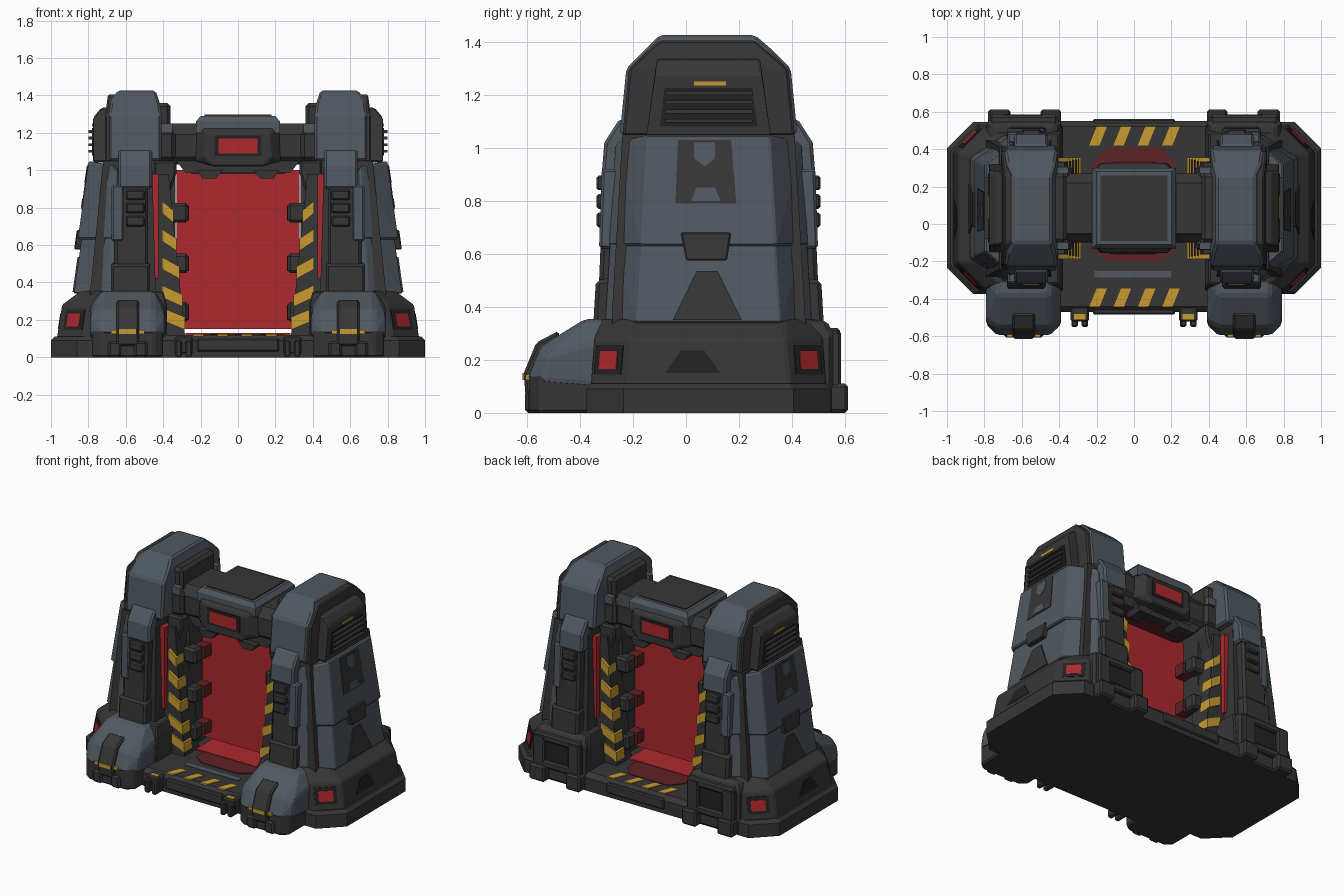
import bpy, bmesh
from mathutils import Vector

if "Cube" in bpy.data.objects:
    bpy.data.objects.remove(bpy.data.objects["Cube"])

CY = 0.085   # front/back symmetry plane


def material(name, rgb):
    m = bpy.data.materials.new(name)
    m.diffuse_color = (*rgb, 1)
    m.use_nodes = True
    m.node_tree.nodes["Principled BSDF"].inputs["Base Color"].default_value = m.diffuse_color
    return m


DARK = material("dark_metal", (0.037, 0.037, 0.038))
BLACK = material("black_metal", (0.016, 0.016, 0.017))
SLATE = material("slate_armour", (0.080, 0.098, 0.118))
RED = material("red_glow", (0.42, 0.022, 0.026))
MAROON = material("dim_red", (0.11, 0.016, 0.018))
YELLOW = material("hazard_yellow", (0.58, 0.33, 0.03))


def hulls(name, groups, mat, mx=True, my=False, bevel=0.0):
    """Convex solids from point groups, mirrored left/right and front/back."""
    bm = bmesh.new()
    for pts in groups:
        for sx in ((1, -1) if mx else (1,)):
            for sy in ((1, -1) if my else (1,)):
                vs = [bm.verts.new((sx * x, y if sy > 0 else 2 * CY - y, z)) for x, y, z in pts]
                bmesh.ops.convex_hull(bm, input=vs)
    bmesh.ops.delete(bm, geom=[v for v in bm.verts if not v.link_faces], context='VERTS')
    bmesh.ops.dissolve_limit(bm, angle_limit=0.02, verts=bm.verts[:], edges=bm.edges[:])
    bmesh.ops.recalc_face_normals(bm, faces=bm.faces[:])
    me = bpy.data.meshes.new(name)
    bm.to_mesh(me)
    bm.free()
    me.materials.append(mat)
    ob = bpy.data.objects.new(name, me)
    bpy.context.collection.objects.link(ob)
    if bevel:
        b = ob.modifiers.new("bevel", 'BEVEL')
        b.width, b.segments, b.limit_method, b.angle_limit = bevel, 1, 'ANGLE', 0.5
    return ob


def bx(x0, x1, y0, y1, z0, z1):
    return [(x, y, z) for x in (x0, x1) for y in (y0, y1) for z in (z0, z1)]


def yz(x0, x1, prof):          # profile in y,z extruded along x
    return [(x, y, z) for x in (x0, x1) for y, z in prof]


def xz(y0, y1, prof):          # profile in x,z extruded along y
    return [(x, y, z) for y in (y0, y1) for x, z in prof]


def pod(z, xi, xo, yf, c):     # chamfered plan outline at height z
    half = [(xi, yf), (xo - c, yf), (xo, yf + c)]
    return [(x, y, z) for x, y in half] + [(x, 2 * CY - y, z) for x, y in half]


# --- base pods
hulls("base_plinth", [pod(0, .36, 1.0, -.375, .14) + pod(.09, .36, 1.0, -.375, .14)
                      + pod(.11, .36, .98, -.36, .14)], DARK)
hulls("base_skirt", [pod(.09, .38, .97, -.36, .14) + pod(.28, .38, .94, -.345, .14)
                     + pod(.355, .4, .84, -.32, .12)], DARK, bevel=.008)


def chamfer_plate(t0, t1, z0, z1, out):   # plate on the skirt's corner chamfer
    pts = []
    for z in (z0, z1):
        k = (z - .09) / .19
        p = Vector((.97 - .03 * k, -.22 + .015 * k, z))
        q = Vector((.83 - .03 * k, -.36 + .015 * k, z))
        for t in (t0, t1):
            c = p.lerp(q, t)
            pts += [tuple(c + Vector((1, -1, 0)) * d) for d in (-.004, out)]
    return pts


hulls("corner_light_frame", [chamfer_plate(.2, .92, .145, .255, .003)], BLACK, my=True)
hulls("corner_light", [chamfer_plate(.32, .8, .165, .235, .006)], RED, my=True)
hulls("skirt_vent", [[(x, y, z) for y, z in ((-.08, .15), (.13, .15), (.07, .235), (-.02, .235))
                      for x in (.93, .973 - .16 * (z - .09))]], BLACK, mx=True)

# --- tower core, head and legs
hulls("tower_core", [bx(.44, .79, -.28, .45, .3, .36) + bx(.46, .72, -.24, .41, 1.0, 1.05)], DARK)
head = [(-.25, 1.05), (-.245, 1.1), (-.225, 1.30)]
head_low = head + [(2 * CY - y, z) for y, z in head]
hulls("tower_head", [yz(.41, .69, head_low) + yz(.42, .68, [(-.16, 1.365), (.33, 1.365)])
                     + yz(.44, .645, [(-.10, 1.425), (.26, 1.425)])], SLATE, bevel=.012)
hulls("head_side_cover", [yz(.66, .71, [(y * .97 + .003, z - .005) for y, z in head_low])
                          + yz(.65, .695, [(-.10, 1.405), (.26, 1.405)])], DARK, bevel=.008)
hulls("tower_leg", [yz(.48, .66, [(-.335, .33), (-.31, .92), (-.18, .33), (-.18, .92)])],
      DARK, my=True, bevel=.015)
hulls("leg_collar", [yz(.46, .64, [(-.318, .90), (-.308, 1.02), (-.25, 1.11), (-.18, 1.11), (-.18, .9)])],
      SLATE, my=True, bevel=.012)
hulls("leg_edge_guard", [yz(.61, .675, [(-.328, .62), (-.318, .92), (-.2, .92), (-.2, .62)])],
      SLATE, my=True, bevel=.01)
hulls("leg_slats", [bx(.50, .60, -.338, -.28, z, z + .055) for z in (.70, .77, .84)],
      DARK, my=True, bevel=.008)
hulls("leg_boot", [yz(.47, .68, [(-.35, .33), (-.34, .5), (-.2, .52), (-.2, .33)])], DARK, my=True, bevel=.015)
hulls("tower_light_strip", [yz(.425, .462, [(-.2, .42), (-.16, .42), (-.2, .98), (-.13, .98)])], RED, my=True)

# --- grille on the tower side
hulls("grille_housing", [yz(.69, .775, [(-.15, 1.04), (.32, 1.04), (-.115, 1.28), (.285, 1.28)])
                         + yz(.69, .73, [(-.11, 1.335), (.28, 1.335)])], DARK, bevel=.01)
hulls("grille_recess", [yz(.77, .780, [(-.10, 1.08), (.27, 1.08), (-.08, 1.225), (.25, 1.225)])], BLACK)
hulls("grille_fins", [bx(.76, .80, -.08, .25, z, z + .014) for z in (1.095, 1.13, 1.165, 1.20)], DARK)
hulls("grille_mark", [bx(.77, .78, .03, .15, 1.235, 1.25)], YELLOW)


# --- outer armour
def ax(z):                     # outer x of the armour at a height
    return .79 + (1.05 - z) * .14


def armour(z0, z1, yf, off, top_drop):
    pts = []
    for z in (z0, z1):
        y = yf - (z1 - z) * .06
        drop = top_drop if z == z1 else 0
        for a, b, h in ((ax(z) + off, y + .12, z), (.66 + (1.05 - z) * .05, y, z - drop)):
            pts += [(a, b, h), (a, 2 * CY - b, h), (.64, b, h - drop), (.64, 2 * CY - b, h - drop)]
    return pts


def side_plate(prof, out):
    return [(ax(z) + d, y, z) for y, z in prof for d in (-.03, out)]


hulls("armour_lower", [armour(.34, .66, -.285, -.012, 0)], SLATE, bevel=.006)
hulls("armour_upper", [armour(.63, 1.05, -.265, .008, .03)], SLATE, bevel=.008)
hulls("armour_upper_recess", [side_plate([(-.03, 1.03), (.17, 1.03), (-.04, .79), (.19, .79)], .012)], DARK)
hulls("armour_recess_inlay", [side_plate([(.03, 1.02), (.11, 1.02), (.03, .96), (.11, .96), (.07, .93)], .015),
                              side_plate([(.02, .80), (.13, .80), (.04, .85), (.11, .85)], .015)], SLATE)
hulls("armour_clasp", [side_plate([(-.02, .68), (.17, .68), (0, .575), (.155, .575)], .02)], DARK, bevel=.006)
hulls("armour_lower_vent", [side_plate([(.04, .535), (.12, .535), (-.05, .35), (.21, .35)], -.004)], DARK)

# --- front feet
hulls("front_foot_base", [bx(.40, .78, -.55, -.3, 0, .15) + bx(.45, .73, -.59, -.5, 0, .14)], DARK, bevel=.01)
hulls("front_foot_armour", [yz(.39, .79, [(-.54, .12), (-.52, .22), (-.3, .28), (-.3, .1)])
                            + yz(.45, .73, [(-.60, .12), (-.55, .25), (-.38, .355), (-.28, .355)])],
      SLATE, bevel=.015)
hulls("front_foot_clamp", [yz(.53, .65, [(-.605, .06), (-.612, .15), (-.565, .265), (-.48, .31), (-.45, .06)])],
      DARK, bevel=.01)
hulls("front_foot_toes", [bx(a, a + .07, -.607, -.5, 0, .085) for a in (.485, .625)], DARK, bevel=.012)
hulls("front_foot_marks", [bx(.545, .635, -.616, -.6, .125, .15),
                           bx(.50, .53, -.605, -.58, .125, .145), bx(.65, .68, -.605, -.58, .125, .145)], YELLOW)

# --- back feet: framed box with recess and two toes
hulls("back_foot", [bx(.39, .79, .4, .555, 0, .30) + bx(.42, .76, .4, .53, .3, .35)], DARK, bevel=.015)
hulls("back_foot_frame", [bx(.41, .50, .5, .585, .1, .31), bx(.68, .77, .5, .585, .1, .31),
                          bx(.41, .77, .5, .585, .09, .14), bx(.41, .77, .5, .58, .27, .32)], DARK, bevel=.01)
hulls("back_foot_recess", [bx(.50, .68, .5, .56, .14, .27)], BLACK)
hulls("back_foot_toes", [bx(.39, .50, .5, .612, 0, .11), bx(.66, .78, .5, .612, 0, .11)], DARK, bevel=.012)

# --- floor platform
hulls("floor_platform", [yz(-.42, .42, [(-.47, 0), (-.47, .09), (-.44, .12), (.52, .12), (.55, .09), (.55, 0)])],
      DARK, mx=False)
hulls("floor_lip", [bx(-.22, .22, -.485, -.44, .03, .10), bx(-.22, .22, .5, .562, .03, .10)], DARK, mx=False, bevel=.008)
hulls("floor_hooks", [bx(.245, .28, -.55, -.45, 0, .09), bx(.30, .335, -.55, -.45, 0, .09),
                      bx(.24, .34, -.52, -.44, .02, .11)], DARK, bevel=.008)
hulls("hook_marks", [bx(.26, .32, -.51, -.48, .105, .114)], YELLOW)
hulls("floor_hazard_stripes", [[(x + dx + s * k, y0 + dy * k, z) for dx in (0, .055) for k in (0, 1)
                                for z in (.115, .125)]
                               for x in (-.24, -.11, .02, .15) for y0, dy, s in ((-.445, .10, .04), (.42, .10, .04))],
      YELLOW, mx=False)
hulls("floor_scuff", [bx(-.21, .2, -.285, -.25, .115, .123)], SLATE, mx=False)
hulls("floor_glow_outer", [[(x, y, z) for x, y in ((.14, -.20), (.22, -.14), (.22, .32), (.15, .41))
                            for s in (1,) for z in (.115, .125)]
                           + [(-x, y, z) for x, y in ((.14, -.20), (.22, -.14), (.22, .32), (.15, .41))
                              for z in (.115, .125)]], MAROON, mx=False)
hulls("floor_glow_inner", [bx(-.28, .28, -.06, .23, .115, .129)], RED, mx=False)

# --- portal
hulls("portal_field", [bx(-.33, .33, CY - .003, CY + .003, .15, 1.0)], RED, mx=False)


def jx(z):                     # inner edge of the sloping door jamb
    return .285 + (z - .12) * .11


hulls("door_jamb", [bx(jx(.1), .47, -.18, -.02, .1, .11) + bx(jx(.9), .47, -.16, -.02, .9, .98)], DARK, my=True)
hulls("jamb_middle", [bx(.335, .47, -.05, .22, .1, 1.05)], DARK)
hulls("jamb_hazard_stripes", [[(x, y, z + (h if x > .36 else 0)) for z, h in ((a, .05), (a + .065, .05))
                               for x in (jx(a) - .005, .405) for y in (-.186, -.10)]
                              for a in (.15, .27, .42, .57, .72)], YELLOW, my=True)
hulls("jamb_clamps", [bx(.265, .40, -.09, .0, z, z + .105) for z in (.72, .45, .19)], DARK, my=True, bevel=.015)
hulls("jamb_clamp_glow", [bx(.262, .27, .01, .16, z, z + .08) + bx(.33, .34, .01, .16, z, z + .08)
                          for z in (.73, .46, .2)], MAROON)
hulls("jamb_corner", [xz(-.14, -.02, [(.37, .86), (.45, .86), (.45, 1.05), (.33, 1.05), (.33, .98)])],
      DARK, my=True, bevel=.012)

# --- crossbeam
hulls("crossbeam", [yz(-.43, .43, [(-.10, 1.07), (-.10, 1.19), (-.05, 1.25), (.22, 1.25),
                                   (.27, 1.19), (.27, 1.07), (.23, 1.03), (-.06, 1.03)])], DARK, mx=False)
hulls("lintel", [xz(-.08, .25, [(-.33, 1.05), (.33, 1.05), (.28, .985), (-.28, .985)])], DARK, mx=False)
hulls("lintel_lamps", [xz(-.12, .0, [(.08, 1.0), (.22, 1.0), (.19, .955), (.12, .955)])], DARK, my=True)
hulls("lintel_underglow", [bx(-.25, .25, -.02, .19, .979, .987)], MAROON, mx=False)
hulls("beam_housing", [xz(-.155, .0, [(-.13, 1.02), (.13, 1.02), (.18, 1.07), (.17, 1.20), (-.17, 1.20), (-.18, 1.07)])
                       + xz(-.10, .0, [(-.23, 1.05), (.23, 1.05), (-.22, 1.25), (.22, 1.25)])],
      DARK, mx=False, my=True, bevel=.008)
hulls("beam_cap", [bx(-.225, .225, -.13, .30, 1.2, 1.26) + bx(-.20, .20, -.11, .28, 1.28, 1.29)], SLATE, mx=False)
hulls("beam_cap_panel", [bx(-.18, .18, -.09, .26, 1.28, 1.297)], DARK, mx=False)
hulls("beam_light_frame", [bx(-.125, .125, -.160, -.14, 1.075, 1.185)], BLACK, mx=False, my=True)
hulls("beam_light", [bx(-.105, .105, -.164, -.14, 1.09, 1.17)], RED, mx=False, my=True)
hulls("beam_brackets", [bx(.335, .44, -.13, .30, 1.05, 1.21), bx(.36, .44, -.10, .27, 1.2, 1.36)], DARK, bevel=.02)
hulls("bracket_plates", [bx(.35, .43, -.136, -.1, 1.20, 1.25)], SLATE, my=True)
